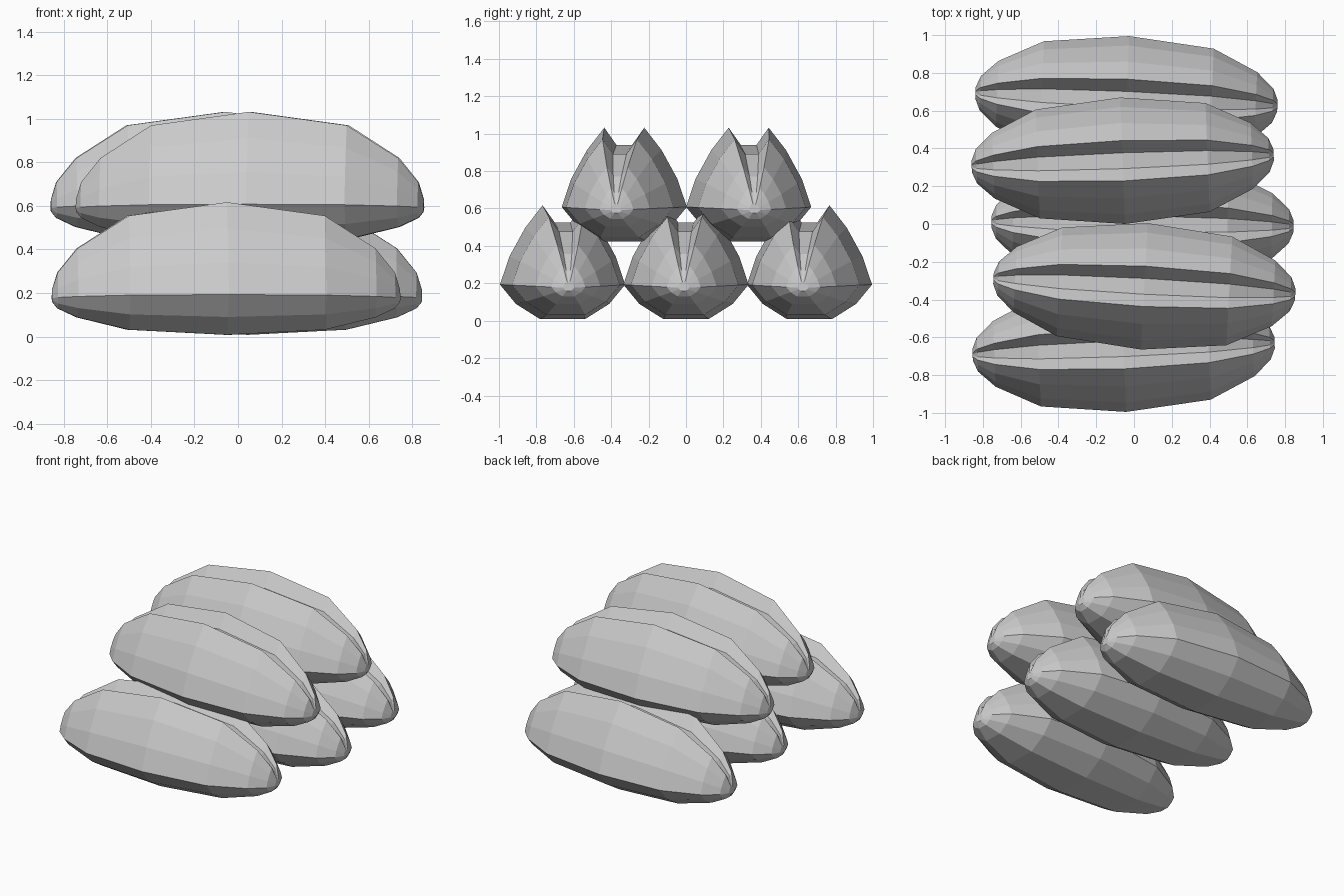
import bpy, bmesh, math
from mathutils import Matrix, Vector

if "Cube" in bpy.data.objects:
    bpy.data.objects.remove(bpy.data.objects["Cube"])

grey = bpy.data.materials.new("plain grey")
grey.diffuse_color = (0.6, 0.6, 0.6, 1)
grey.use_nodes = True
grey.node_tree.nodes["Principled BSDF"].inputs["Base Color"].default_value = grey.diffuse_color

# Half cross-section at the middle: groove floor, lip, round side, flat base
HALF = [(0.042, 0.525), (0.107, 0.617), (0.2, 0.497), (0.285, 0.342),
        (0.335, 0.193), (0.25, 0.09), (0.12, 0.008)]
SECTION = HALF + [(-y, z) for y, z in reversed(HALF)]
# Distance along the loaf and section scale, middle to tip
STATIONS = [(0, 1), (0.45, 0.86), (0.685, 0.52), (0.775, 0.27), (0.8, 0.09)]
TIP_Z = 0.175


def loaf(name, x, y, z, degrees):
    bm = bmesh.new()
    stations = [(-d, s) for d, s in reversed(STATIONS[1:])] + STATIONS
    rings = [[bm.verts.new((d, py * s, TIP_Z + (pz - TIP_Z) * s)) for py, pz in SECTION]
             for d, s in stations]
    n = len(SECTION)
    for a, b in zip(rings, rings[1:]):
        for i in range(n):
            j = (i + 1) % n
            bm.faces.new((a[i], a[j], b[j], b[i]))
    # Blunt tips
    bm.faces.new(rings[0])
    bm.faces.new(rings[-1])
    bmesh.ops.recalc_face_normals(bm, faces=bm.faces)
    bm.transform(Matrix.Translation(Vector((x, y, z))) @ Matrix.Rotation(math.radians(degrees), 4, 'Z'))
    mesh = bpy.data.meshes.new(name)
    bm.to_mesh(mesh)
    bm.free()
    mesh.materials.append(grey)
    bpy.context.collection.objects.link(bpy.data.objects.new(name, mesh))


# Bottom row of three, top row of two
loaf("bottom_loaf_front", -0.055, -0.66, 0, 2.3)
loaf("bottom_loaf_middle", 0.045, 0, 0, -0.9)
loaf("bottom_loaf_back", -0.04, 0.66, 0, -2.5)
loaf("top_loaf_front", 0.055, -0.33, 0.415, -3.1)
loaf("top_loaf_back", -0.06, 0.335, 0.415, 2.2)
